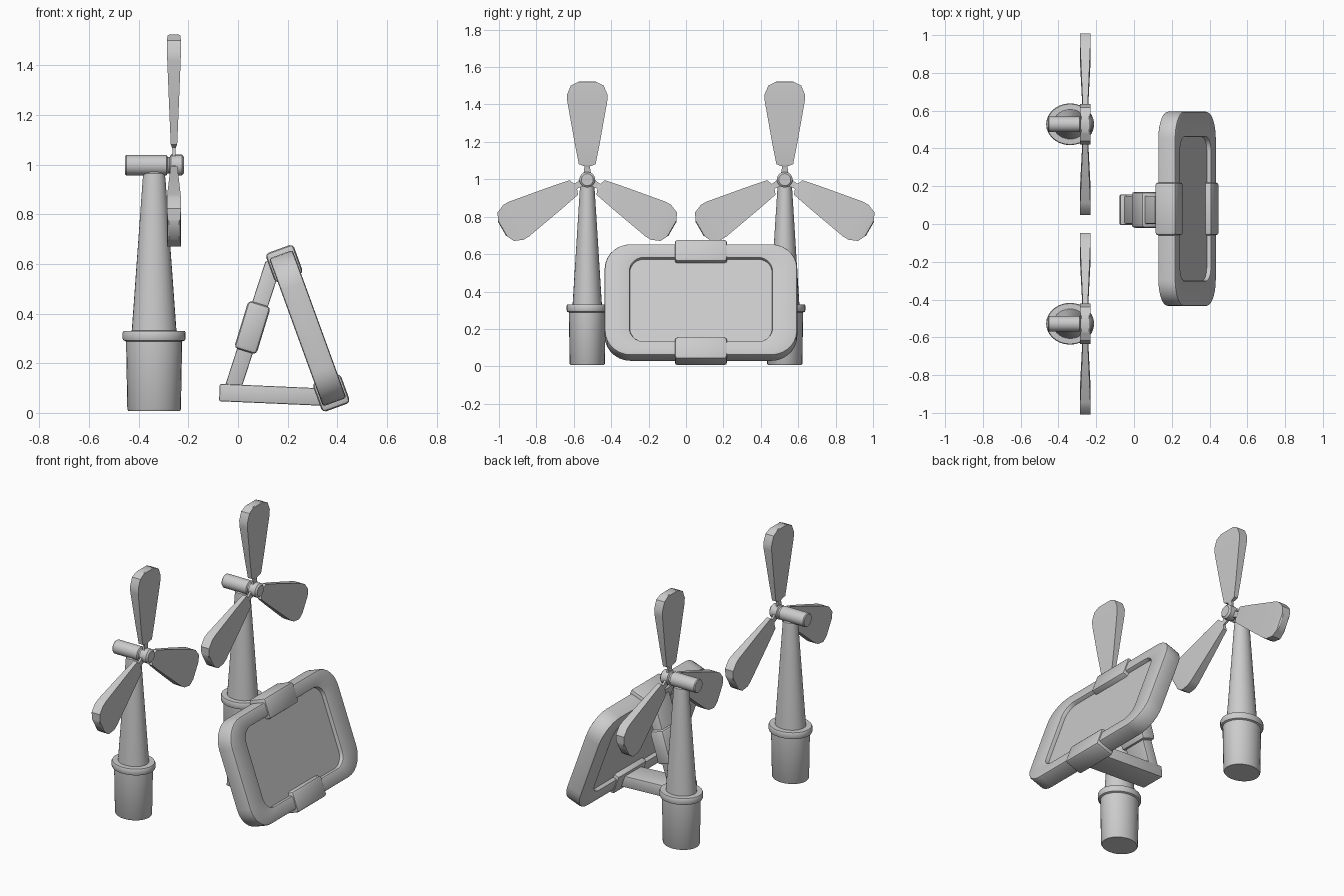
import bpy, bmesh
from math import sin, cos, pi, radians
from mathutils import Matrix

if "Cube" in bpy.data.objects:
    bpy.data.objects.remove(bpy.data.objects["Cube"])


def finish(bm, name, matrix=None, angle=35):
    """Turn a bmesh into a named, smooth-by-angle object."""
    if matrix is not None:
        bm.transform(matrix)
    bmesh.ops.recalc_face_normals(bm, faces=bm.faces)
    me = bpy.data.meshes.new(name)
    bm.to_mesh(me)
    bm.free()
    me.shade_smooth()
    me.set_sharp_from_angle(angle=radians(angle))
    ob = bpy.data.objects.new(name, me)
    bpy.context.collection.objects.link(ob)
    return ob


def bevel_sharp(bm, width, segments=2, limit=50):
    bmesh.ops.recalc_face_normals(bm, faces=bm.faces)
    edges = [e for e in bm.edges if e.calc_face_angle(0) > radians(limit)]
    bmesh.ops.bevel(bm, geom=edges, offset=width, segments=segments,
                    profile=0.5, affect='EDGES', clamp_overlap=True)


def skin(bm, rings, closed=False):
    """Bridge successive rings of coordinates; cap the ends unless closed."""
    vs = [[bm.verts.new(c) for c in r] for r in rings]
    n = len(vs[0])
    pairs = list(zip(vs, vs[1:])) + ([(vs[-1], vs[0])] if closed else [])
    for a, b in pairs:
        for i in range(n):
            j = (i + 1) % n
            bm.faces.new((a[i], a[j], b[j], b[i]))
    if not closed:
        bm.faces.new(vs[0])
        bm.faces.new(vs[-1])


def lathe(name, profile, matrix, n=28):
    """Turn (radius, height) points about z."""
    bm = bmesh.new()
    skin(bm, [[(r * cos(2 * pi * i / n), r * sin(2 * pi * i / n), z)
               for i in range(n)] for r, z in profile])
    return finish(bm, name, matrix)


def box(name, loc, size, tilt, bevel, frame=Matrix()):
    """Bevelled box tilted about the y axis."""
    bm = bmesh.new()
    bmesh.ops.create_cube(bm, size=1)
    bm.transform(Matrix.Diagonal((*size, 1)))
    bevel_sharp(bm, bevel)
    return finish(bm, name, frame @ Matrix.Translation(loc)
                  @ Matrix.Rotation(radians(tilt), 4, 'Y'))


def rounded_rect(hy, hz, r, x, seg=7):
    pts = []
    for k, (sy, sz) in enumerate([(1, 1), (-1, 1), (-1, -1), (1, -1)]):
        for i in range(seg + 1):
            a = pi / 2 * (k + i / seg)
            pts.append((x, sy * (hy - r) + r * cos(a), sz * (hz - r) + r * sin(a)))
    return pts


# --- wind turbines ---
TX, HUB_Z, BLADE_X = -0.338, 0.998, -0.258
TOWER = [(0.104, 0.008), (0.108, 0.014), (0.113, 0.288), (0.124, 0.292),
         (0.127, 0.30), (0.127, 0.322), (0.123, 0.33), (0.09, 0.331),
         (0.046, 0.94), (0.043, 0.965), (0.03, 0.976)]
HUB = [(0.037, -0.455), (0.041, -0.45), (0.041, -0.288), (0.033, -0.283),
       (0.033, -0.275), (0.042, -0.27), (0.042, -0.226), (0.032, -0.217)]
# blade levels: half width, distance from hub, half thickness
BLADE = [(0.022, 0.02, 0.006), (0.015, 0.065, 0.006), (0.016, 0.072, 0.008),
         (0.045, 0.083, 0.013), (0.068, 0.20, 0.018), (0.107, 0.42, 0.027),
         (0.108, 0.455, 0.028), (0.088, 0.503, 0.028), (0.05, 0.522, 0.026),
         (0.042, 0.526, 0.02)]

for side, cy in (("left", -0.528), ("right", 0.528)):
    # elliptical base, collar and tapered mast
    lathe(side + "_tower", TOWER,
          Matrix.Translation((TX, cy, 0)) @ Matrix.Diagonal((1, 0.87, 1, 1)))
    # horizontal generator housing with nose
    lathe(side + "_hub", HUB,
          Matrix.Translation((0, cy, HUB_Z)) @ Matrix.Rotation(pi / 2, 4, 'Y'))
    # three blades
    for k in range(3):
        bm = bmesh.new()
        skin(bm, [[(-t, -w, h), (t, -w, h), (t, w, h), (-t, w, h)]
                  for w, h, t in BLADE])
        finish(bm, f"{side}_blade_{k + 1}", Matrix.Translation((BLADE_X, cy, HUB_Z))
               @ Matrix.Rotation(2 * pi * k / 3, 4, 'X'), angle=32)

# --- solar panel, built upright then leaned back ---
PANEL = Matrix.Translation((0.281, 0.08, 0.341)) @ Matrix.Rotation(radians(-20), 4, 'Y')

# frame ring with recess on both faces
bm = bmesh.new()
skin(bm, [rounded_rect(0.515, 0.317, 0.14, -0.05),
          rounded_rect(0.515, 0.317, 0.14, 0.05),
          rounded_rect(0.38, 0.237, 0.075, 0.05),
          rounded_rect(0.38, 0.237, 0.075, -0.05)], closed=True)
bevel_sharp(bm, 0.01)
finish(bm, "panel_frame", PANEL)

# collector plate
bm = bmesh.new()
skin(bm, [rounded_rect(0.39, 0.245, 0.08, x) for x in (-0.025, 0.025)])
finish(bm, "panel_plate", PANEL)

# clips over the top and bottom of the frame
for name, s in (("top_clip", 1), ("bottom_clip", -1)):
    box(name, (0, 0, s * 0.2775), (0.12, 0.28, 0.125), 0, 0.016, PANEL)

# --- folding stand ---
box("base_strut", (0.13, 0.075, 0.073), (0.41, 0.16, 0.07), 2.5, 0.006)
box("rear_strut", (0.059, 0.075, 0.345), (0.066, 0.148, 0.54), 18, 0.006)
box("rear_sleeve", (0.058, 0.075, 0.344), (0.094, 0.19, 0.2), 17, 0.016)
